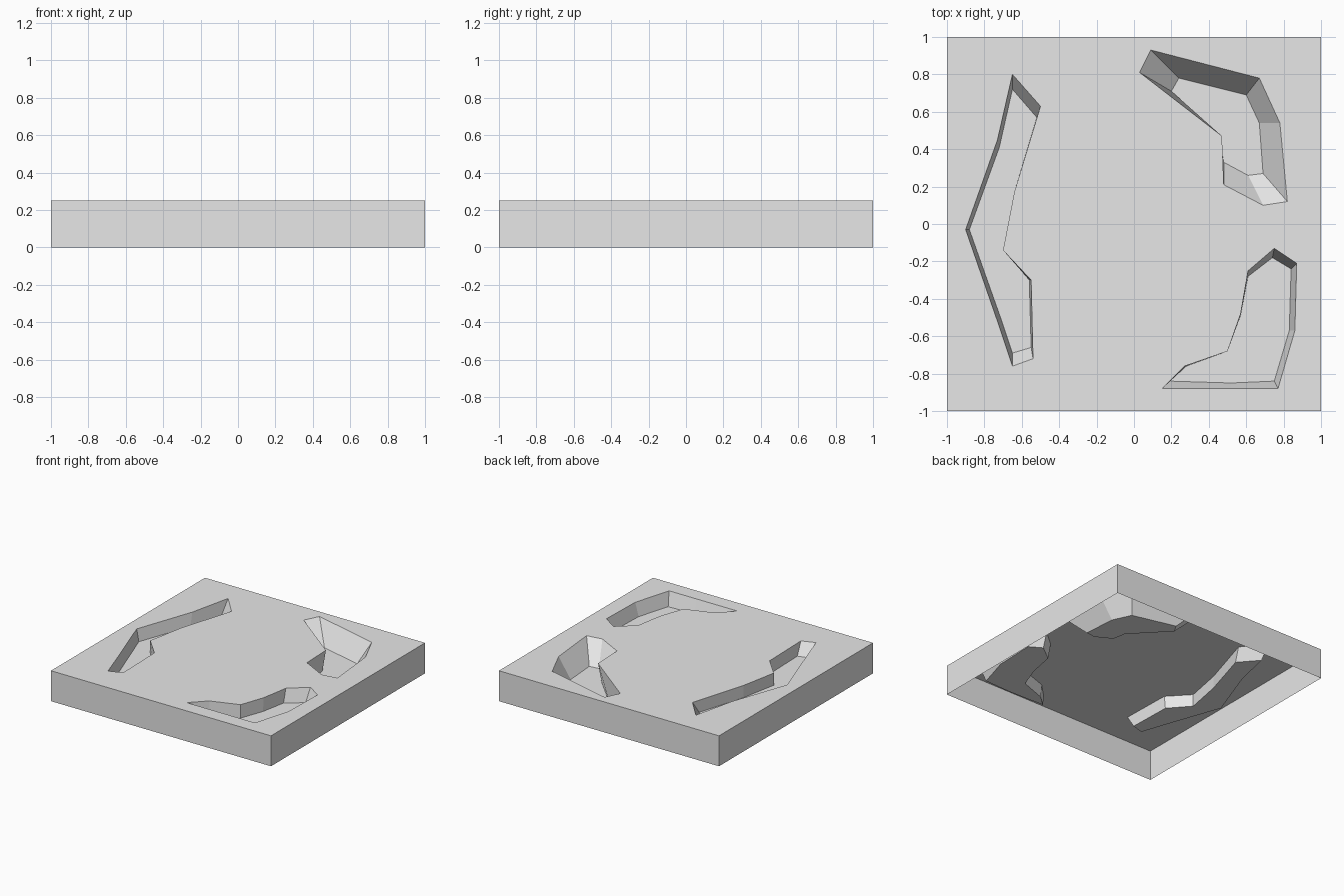
import bpy
import bmesh

# Remove the default cube
default_cube = bpy.data.objects.get("Cube")
if default_cube:
    bpy.data.objects.remove(default_cube, do_unlink=True)

TOP = 0.25

# Plain grey material
grey = bpy.data.materials.new("plain_grey")
grey.use_nodes = True
grey_color = (0.8, 0.8, 0.8, 1)
grey.diffuse_color = grey_color
grey.node_tree.nodes["Principled BSDF"].inputs["Base Color"].default_value = grey_color

# Each pit is a rim outline, a matching floor outline and a depth
long_pit = (
    [(-.65, .8), (-.5, .63), (-.64, .17), (-.7, -.14), (-.55, -.3),
     (-.54, -.72), (-.65, -.76), (-.73, -.52), (-.9, -.03), (-.73, .45)],
    [(-.65, .72), (-.52, .57), (-.64, .17), (-.7, -.14), (-.56, -.3),
     (-.55, -.66), (-.65, -.69), (-.71, -.51), (-.88, -.03), (-.72, .41)],
    0.1)
back_pit = (
    [(.09, .93), (.67, .78), (.78, .54), (.82, .12),
     (.69, .1), (.48, .21), (.47, .47), (.03, .81)],
    [(.24, .78), (.6, .69), (.67, .54), (.69, .27),
     (.61, .26), (.48, .33), (.46, .44), (.2, .71)],
    0.16)
front_pit = (
    [(.75, -.13), (.87, -.21), (.86, -.57), (.77, -.88), (.52, -.88),
     (.15, -.88), (.27, -.76), (.5, -.68), (.57, -.48), (.61, -.25)],
    [(.74, -.18), (.84, -.24), (.83, -.57), (.75, -.84), (.52, -.85),
     (.19, -.84), (.28, -.76), (.5, -.68), (.57, -.49), (.61, -.28)],
    0.11)

bm = bmesh.new()


def ring(outline, height):
    """Create a closed loop of vertices at one height."""
    return [bm.verts.new((x, y, height)) for x, y in outline]


def bridge(upper, lower):
    """Join two matching loops with a band of wall faces."""
    count = len(upper)
    for i in range(count):
        j = (i + 1) % count
        bm.faces.new((upper[i], lower[i], lower[j], upper[j]))


def loop_edges(loop):
    """Collect the edges running around a loop."""
    return [bm.edges.get((a, b)) for a, b in zip(loop, loop[1:] + loop[:1])]


# Outer side walls, open underneath
square = [(-1, -1), (1, -1), (1, 1), (-1, 1)]
slab_rim = ring(square, TOP)
bridge(slab_rim, ring(square, 0))
surface_edges = loop_edges(slab_rim)

# Sunken pits with sloped walls and flat floors
for rim_outline, floor_outline, depth in (long_pit, back_pit, front_pit):
    rim = ring(rim_outline, TOP)
    floor = ring(floor_outline, TOP - depth)
    bridge(rim, floor)
    bm.faces.new(floor)
    surface_edges += loop_edges(rim)

# Flat top surface around the pits
bmesh.ops.triangle_fill(bm, edges=surface_edges, use_beauty=True, normal=(0, 0, 1))
bmesh.ops.recalc_face_normals(bm, faces=bm.faces)

# Make sure the top faces upward
top_face = max(bm.faces, key=lambda face: face.calc_center_median().z)
if top_face.normal.z < 0:
    bmesh.ops.reverse_faces(bm, faces=bm.faces)

mesh = bpy.data.meshes.new("pitted_ground_slab")
bm.to_mesh(mesh)
bm.free()
mesh.materials.append(grey)
slab = bpy.data.objects.new("pitted_ground_slab", mesh)
bpy.context.collection.objects.link(slab)
